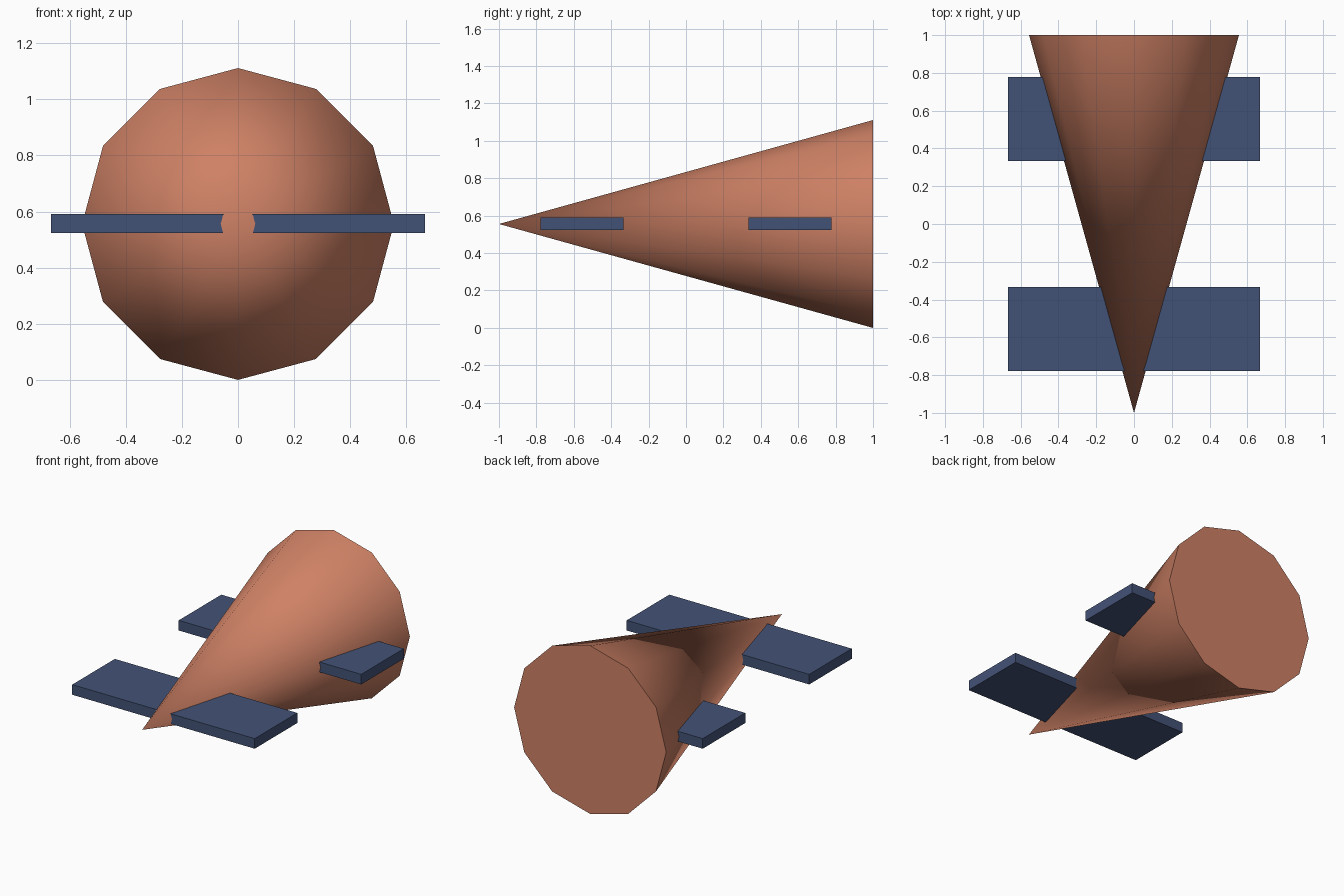
import bpy, math

if "Cube" in bpy.data.objects:
    bpy.data.objects.remove(bpy.data.objects["Cube"])

R = 0.5556  # cone base radius, also the height of its axis


def material(name, rgb):
    m = bpy.data.materials.new(name)
    m.diffuse_color = (*rgb, 1)
    m.use_nodes = True
    m.node_tree.nodes["Principled BSDF"].inputs["Base Color"].default_value = m.diffuse_color
    return m


clay = material("clay_orange", (0.62, 0.22, 0.13))
navy = material("navy_blue", (0.055, 0.085, 0.18))

# Twelve-sided cone body lying down, tip to the front
bpy.ops.mesh.primitive_cone_add(vertices=12, radius1=R, radius2=0, depth=2,
                                location=(0, 0, R), rotation=(math.pi / 2, 0, 0))
body = bpy.context.object
body.name = "cone_body"
body.data.materials.append(clay)
bpy.ops.object.transform_apply(location=False, rotation=True, scale=True)
bpy.ops.object.shade_smooth_by_angle(angle=math.radians(40))

# Two flat wing plates running through the body
for name, y in (("front_wing", -0.5556), ("rear_wing", 0.5556)):
    bpy.ops.mesh.primitive_cube_add(size=1, location=(0, y, R + 0.002))
    wing = bpy.context.object
    wing.name = name
    wing.scale = (1.3333, 0.4444, 0.0667)
    bpy.ops.object.transform_apply(location=False, rotation=False, scale=True)
    wing.data.materials.append(navy)
